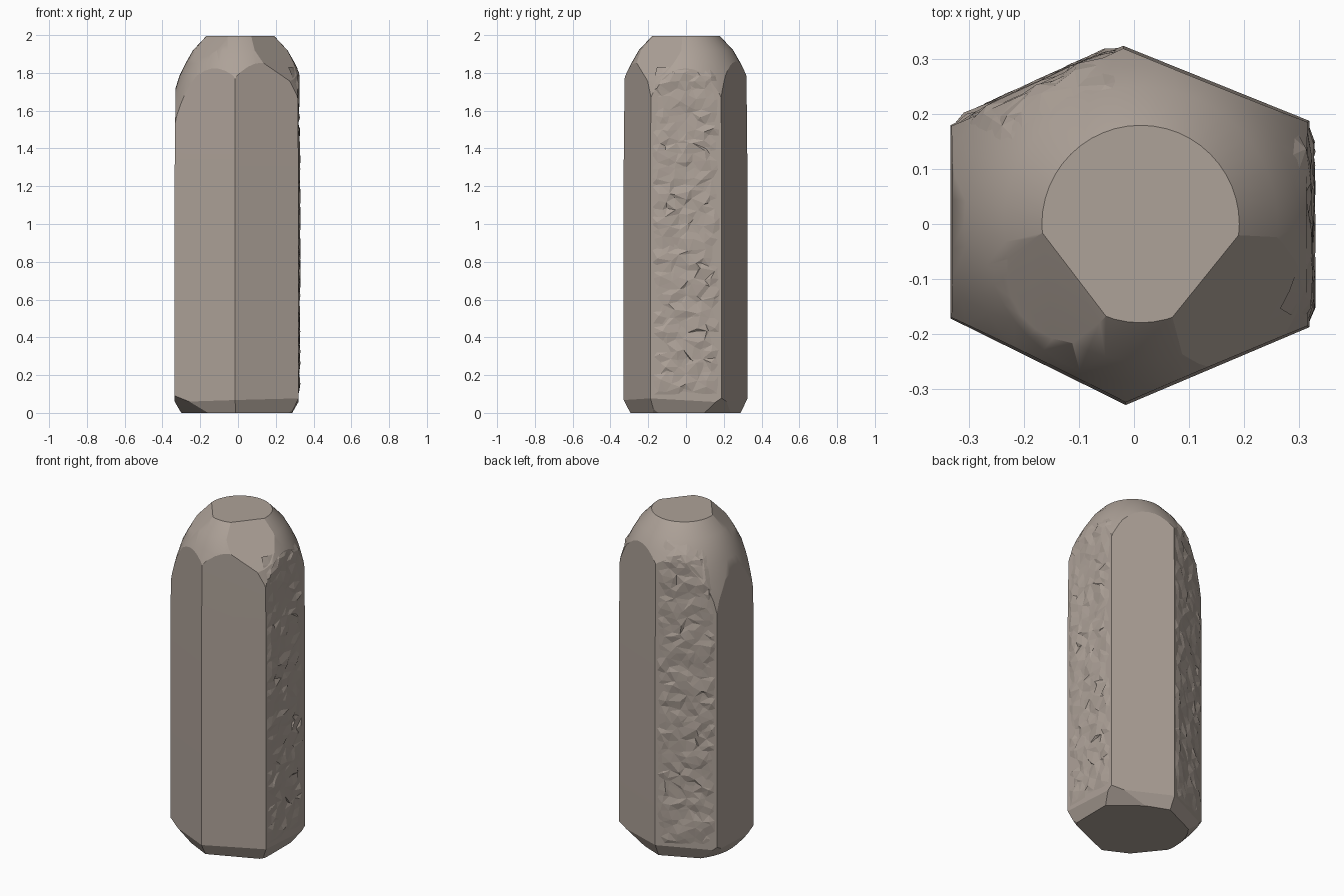
import bpy, bmesh, math, random
from mathutils import Vector

if "Cube" in bpy.data.objects:
    bpy.data.objects.remove(bpy.data.objects["Cube"])

random.seed(4)
stone = bpy.data.materials.new("warm grey stone")
stone.diffuse_color = (0.42, 0.36, 0.315, 1)
stone.use_nodes = True
stone.node_tree.nodes["Principled BSDF"].inputs["Base Color"].default_value = stone.diffuse_color

# plan of the six-sided shaft, and dome profile (radius, height)
HEX = [(-0.015, -0.33), (0.32, -0.188), (0.32, 0.188),
       (-0.02, 0.325), (-0.335, 0.18), (-0.335, -0.172)]
DOME = [(0.31, 0.0), (0.355, 0.045), (0.40, 0.1), (0.40, 1.45), (0.378, 1.58),
        (0.352, 1.69), (0.322, 1.785), (0.29, 1.85), (0.25, 1.92), (0.18, 1.995)]
CX = 0.012


def make(name, bm):
    bmesh.ops.recalc_face_normals(bm, faces=bm.faces)
    me = bpy.data.meshes.new(name)
    bm.to_mesh(me)
    bm.free()
    me.materials.append(stone)
    ob = bpy.data.objects.new(name, me)
    bpy.context.collection.objects.link(ob)
    return ob


def loft(name, rings):
    bm = bmesh.new()
    vs = [[bm.verts.new(p) for p in r] for r in rings]
    n = len(vs[0])
    for a, b in zip(vs, vs[1:]):
        for i in range(n):
            bm.faces.new((a[i], a[(i + 1) % n], b[(i + 1) % n], b[i]))
    bm.faces.new(vs[0][::-1])
    bm.faces.new(vs[-1])
    return make(name, bm)


def dome_radius(z):
    for (r0, z0), (r1, z1) in zip(DOME, DOME[1:]):
        if z0 <= z <= z1:
            return r0 + (r1 - r0) * (z - z0) / (z1 - z0)
    return DOME[-1][0]


# shaft: hexagonal prism with a chamfered foot
shaft = loft("pillar", [
    [(x * s, y * s, z + (0.012 * math.sin(i * 2.3) if 0 < z < 1 else 0))
     for i, (x, y) in enumerate(HEX)]
    for z, s in ((-0.02, 0.86), (0.068, 1.0), (1.3, 1.0), (2.1, 0.975))])

# rounded envelope that trims the shaft's top and foot
N = 48
env = loft("dome_cutter", [
    [(CX + r * math.cos(math.tau * i / N), r * math.sin(math.tau * i / N), z)
     for i in range(N)] for r, z in DOME])
env.hide_render = True
mod = shaft.modifiers.new("dome", 'BOOLEAN')
mod.operation = 'INTERSECT'
mod.solver = 'EXACT'
mod.object = env
bpy.context.view_layer.update()
me = bpy.data.meshes.new_from_object(
    shaft.evaluated_get(bpy.context.evaluated_depsgraph_get()))
shaft.modifiers.clear()
shaft.data = me
bpy.data.objects.remove(env)

# knocked-off chips
bm = bmesh.new()
bm.from_mesh(me)
for co, no in (((-0.215, -0.13, 1.892), (-0.55, -0.42, 0.72)),
               ((0.22, -0.17, 1.84), (0.62, -0.5, 0.6)),
               ((-0.26, -0.18, 0.045), (-0.5, -0.4, -0.75)),
               ((0.20, 0.22, 0.035), (0.4, 0.5, -0.75))):
    g = bm.verts[:] + bm.edges[:] + bm.faces[:]
    cut = bmesh.ops.bisect_plane(bm, geom=g, plane_co=co,
                                 plane_no=Vector(no).normalized(), clear_outer=True)
    edges = [e for e in cut["geom_cut"] if isinstance(e, bmesh.types.BMEdge)]
    if edges:
        bmesh.ops.holes_fill(bm, edges=edges, sides=0)
bmesh.ops.recalc_face_normals(bm, faces=bm.faces)
bm.to_mesh(me)
bm.free()
bpy.context.view_layer.objects.active = shaft
shaft.select_set(True)
bpy.ops.object.shade_smooth_by_angle(angle=math.radians(20))
shaft.modifiers.new("flat_faces", 'WEIGHTED_NORMAL').keep_sharp = True


# rough broken faces: jittered sheets lying on two sides of the shaft
def rough_face(name, i, top, nu, nz):
    a, b = Vector(HEX[i]), Vector(HEX[(i + 1) % 6])
    d = (b - a).normalized()
    out = Vector((d.y, -d.x))
    bm = bmesh.new()
    grid = []
    for k in range(nz + 1):
        row = []
        for j in range(nu + 1):
            edge = j in (0, nu) or k in (0, nz)
            u, z = 0.01 + 0.98 * j / nu, 0.085 + (top - 0.085) * k / nz
            if not edge:
                u += random.uniform(-0.4, 0.4) / nu
                z += random.uniform(-0.4, 0.4) * top / nz
            p = a.lerp(b, u) * (1 - 0.025 * max(0, z - 1.3) / 0.8)
            q = p - Vector((CX, 0))
            if q.length > dome_radius(z):
                p = Vector((CX, 0)) + q.normalized() * dome_radius(z)
            lift = -0.003 if edge else random.uniform(-0.002, 0.011)
            p = p + out * lift
            row.append(bm.verts.new((p.x, p.y, min(z, 1.99))))
        grid.append(row)
    for r, s in zip(grid, grid[1:]):
        for j in range(nu):
            bm.faces.new((r[j], r[j + 1], s[j + 1], s[j]))
    bmesh.ops.triangulate(bm, faces=bm.faces[:], quad_method='SHORT_EDGE')
    return make(name, bm)


rough_face("rough_right_face", 1, 1.83, 8, 42)
rough_face("rough_back_left_face", 3, 1.93, 8, 44)
